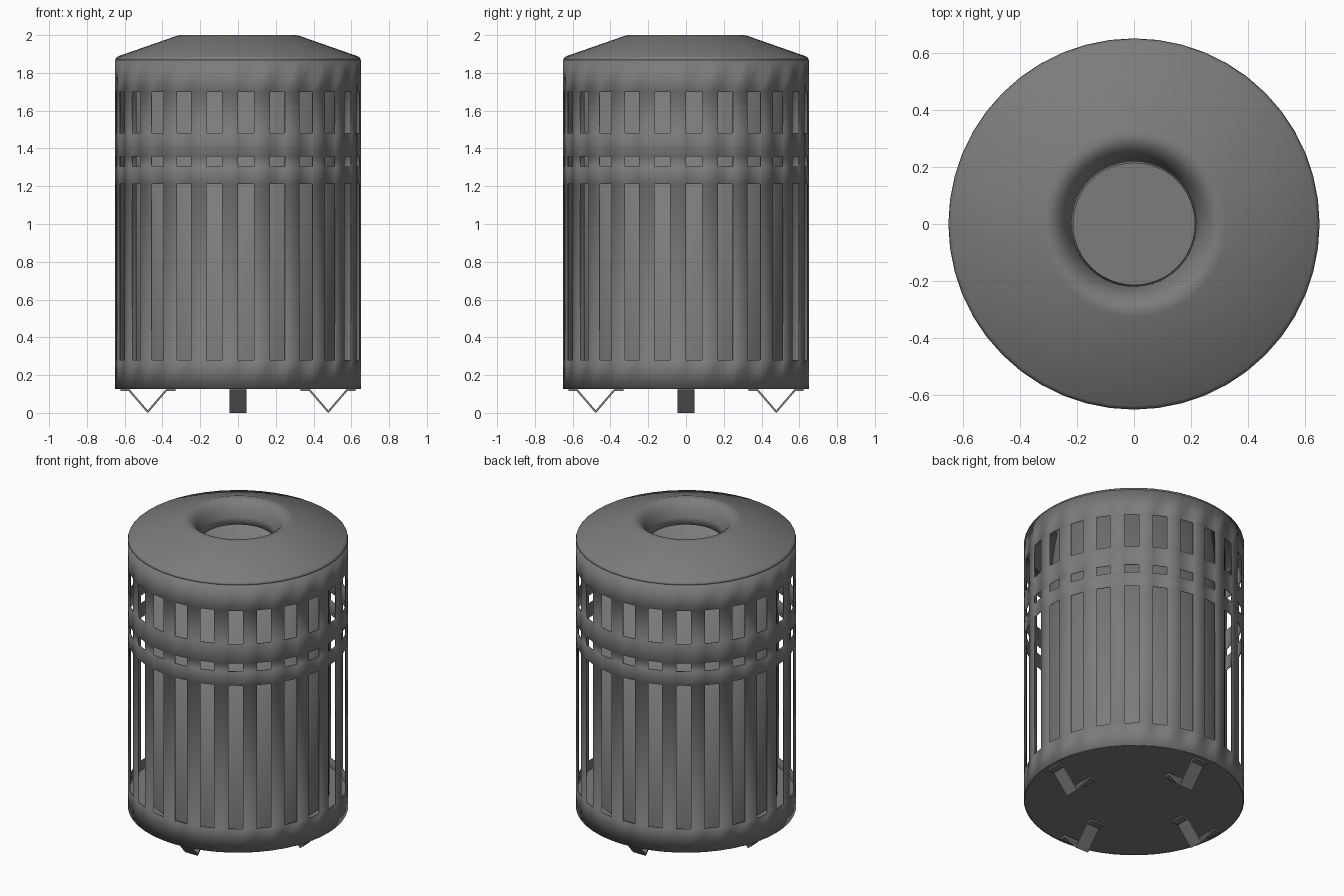
import bpy, bmesh
from math import cos, sin, pi, radians

cube = bpy.data.objects.get("Cube")
if cube:
    bpy.data.objects.remove(cube)

SEG = 48
RADIUS = 0.65
BASE_Z = 0.127
FLOOR_Z = 0.22

steel = bpy.data.materials.new("grey painted steel")
steel.use_nodes = True
GREY = (0.2, 0.2, 0.2, 1)
steel.diffuse_color = GREY
steel.node_tree.nodes["Principled BSDF"].inputs["Base Color"].default_value = GREY


def finish(bm, name, smooth=True):
    mesh = bpy.data.meshes.new(name)
    bm.to_mesh(mesh)
    bm.free()
    obj = bpy.data.objects.new(name, mesh)
    bpy.context.collection.objects.link(obj)
    mesh.materials.append(steel)
    if smooth:
        bpy.ops.object.select_all(action="DESELECT")
        obj.select_set(True)
        bpy.context.view_layer.objects.active = obj
        bpy.ops.object.shade_smooth_by_angle(angle=radians(35))
    return obj


def revolve(name, profile, is_open=lambda band, seg: False, cap_start=False, cap_end=False):
    """Turn an (r, z) profile around z, leaving out the faces where is_open holds."""
    bm = bmesh.new()
    rings = [[bm.verts.new((r * cos(2 * pi * k / SEG), r * sin(2 * pi * k / SEG), z))
              for k in range(SEG)] for r, z in profile]
    for band, (low, high) in enumerate(zip(rings, rings[1:])):
        for k in range(SEG):
            if not is_open(band, k):
                n = (k + 1) % SEG
                bm.faces.new((low[k], low[n], high[n], high[k]))
    if cap_start:
        bm.faces.new(rings[0][::-1])
    if cap_end:
        bm.faces.new(rings[-1])
    return finish(bm, name)


def add_thickness(obj, thickness):
    mod = obj.modifiers.new("sheet thickness", "SOLIDIFY")
    mod.thickness = thickness
    mod.offset = -1


# Slotted outer wall: every second band and column is cut out
levels = [BASE_Z, 0.28, 1.213, 1.305, 1.358, 1.483, 1.70, 1.868]
wall = revolve("slotted_wall", [(RADIUS, z) for z in levels],
               lambda band, seg: band % 2 == 1 and seg % 2 == 0)
add_thickness(wall, 0.005)

# Sloping lid with a rounded funnel opening
lid = revolve("funnel_lid", [(RADIUS, 1.868), (0.647, 1.878), (0.637, 1.887), (0.325, 1.996),
                             (0.305, 2.0), (0.283, 1.995), (0.26, 1.978), (0.24, 1.948),
                             (0.223, 1.905), (0.213, 1.86)])
add_thickness(lid, 0.005)

# Raised floor block and the open liner standing on it
revolve("base", [(0.644, BASE_Z + 0.001), (0.644, FLOOR_Z)], cap_start=True, cap_end=True)
liner = revolve("inner_liner", [(0.54, FLOOR_Z + 0.004), (0.54, 1.80)], cap_start=True)
add_thickness(liner, 0.005)

# Four feet, each a bent strip with a V and two flanges
strip = [(0.33, 0.122), (0.378, 0.122), (0.478, 0.006), (0.578, 0.122), (0.622, 0.122)]
for side, angle in (("left", 0), ("back", 90), ("right", 180), ("front", 270)):
    bm = bmesh.new()
    edges = [[bm.verts.new((x, y, z)) for y in (-0.046, 0.046)] for x, z in strip]
    for a, b in zip(edges, edges[1:]):
        bm.faces.new((a[0], b[0], b[1], a[1]))
    foot = finish(bm, side + "_foot", smooth=False)
    foot.rotation_euler.z = radians(angle)
    thick = foot.modifiers.new("strip thickness", "SOLIDIFY")
    thick.thickness = 0.01
    thick.offset = 0
    thick.use_even_offset = True
